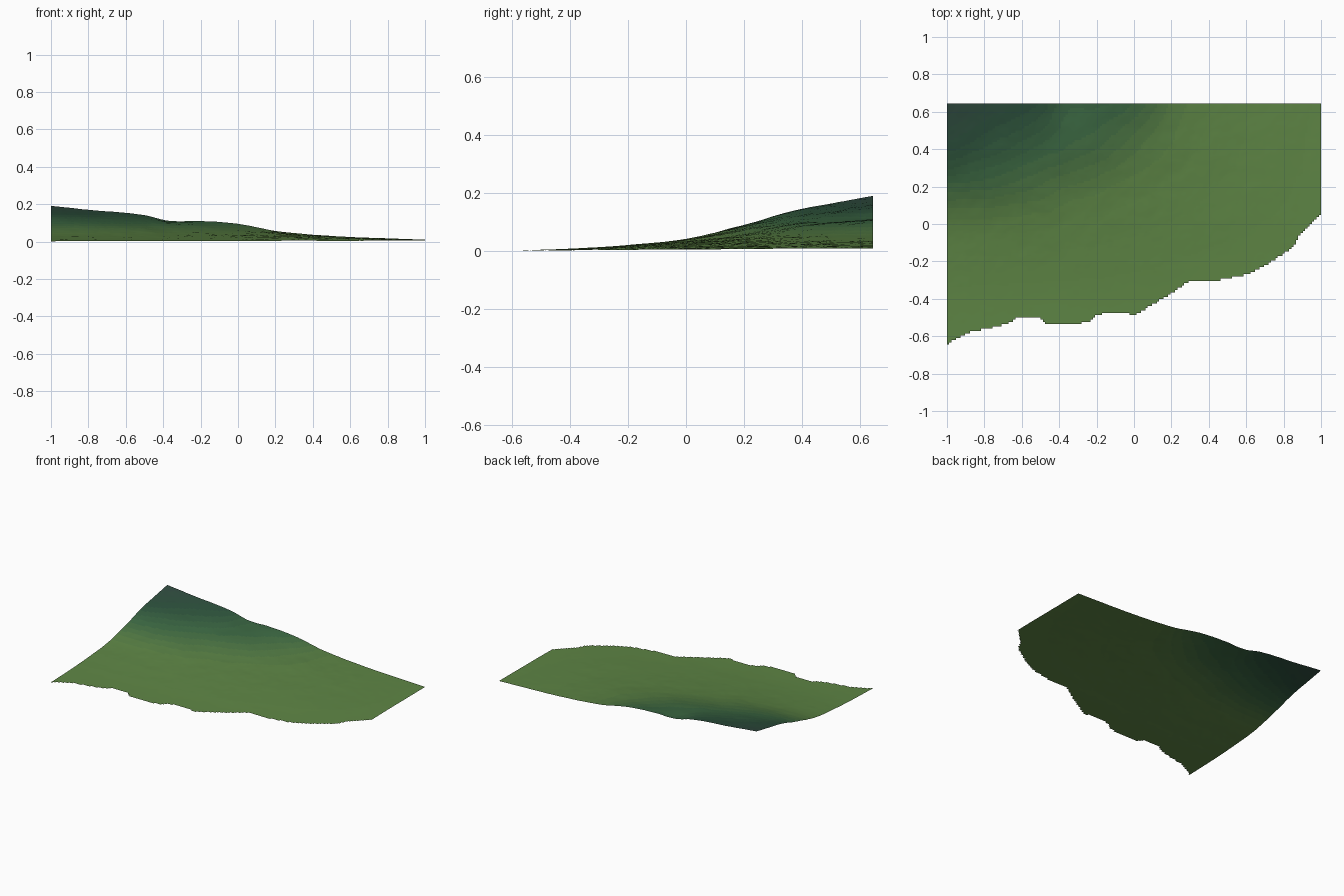
import bpy, bmesh
from mathutils import Vector, noise

if "Cube" in bpy.data.objects:
    bpy.data.objects.remove(bpy.data.objects["Cube"])

# Coarse height survey: rows run from the coast (front) to the high back edge
XS = [-1, -.75, -.5, -.37, -.2, 0, .2, .5, 1]
YS = [-.645, -.4, -.2, 0, .2, .4, .645]
H = [[.001] * 9,
     [.009, .008, .007, .007, .006, .005, .003, .002, .002],
     [.021, .021, .020, .019, .018, .015, .012, .007, .003],
     [.042, .042, .040, .036, .033, .028, .023, .016, .005],
     [.092, .084, .070, .060, .052, .042, .033, .022, .008],
     [.146, .125, .103, .094, .083, .062, .045, .027, .009],
     [.190, .165, .142, .111, .110, .095, .057, .030, .010]]

# Coastline as y over x
CX = [-1, -.95, -.87, -.73, -.66, -.63, -.5, -.47, -.43, -.33, -.24, -.2, -.16,
      -.07, 0, .05, .12, .2, .3, .45, .6, .68, .8, .85, .88, .95, 1]
CY = [-.645, -.61, -.575, -.55, -.525, -.5, -.5, -.53, -.54, -.54, -.52, -.49, -.475,
      -.475, -.485, -.46, -.42, -.37, -.305, -.3, -.27, -.235, -.16, -.12, -.07, .01, .05]


def segment(xs, x):
    i = 0
    while i < len(xs) - 2 and x > xs[i + 1]:
        i += 1
    return i, (x - xs[i]) / (xs[i + 1] - xs[i])


def linear(xs, ys, x):
    i, t = segment(xs, x)
    return ys[i] + t * (ys[i + 1] - ys[i])


def smooth(xs, ys, x):
    """Cubic interpolation through the points."""
    i, t = segment(xs, x)

    def slope(k):
        a, b = max(k - 1, 0), min(k + 1, len(xs) - 1)
        return (ys[b] - ys[a]) / (xs[b] - xs[a])
    h = xs[i + 1] - xs[i]
    return ((2*t**3 - 3*t*t + 1) * ys[i] + (t**3 - 2*t*t + t) * h * slope(i)
            + (3*t*t - 2*t**3) * ys[i + 1] + (t**3 - t*t) * h * slope(i + 1))


def height(x, y):
    z = smooth(YS, [smooth(XS, row, x) for row in H], y)
    rough = noise.fractal(Vector((x * 7, y * 7, 3.1)), 0.8, 2.0, 5)
    z += rough * min(.0018, .05 * max(z, 0))
    return max(z, 0)


# Colour bands from lowland to highland
STOPS = [0, .045, .10, .145, .19]
COLS = [(.115, .24, .06), (.105, .225, .057), (.045, .14, .055), (.024, .08, .044), (.03, .065, .05)]
BANDS = 16

mesh = bpy.data.meshes.new("terrain")
terrain = bpy.data.objects.new("terrain", mesh)
bpy.context.collection.objects.link(terrain)
for b in range(BANDS):
    mat = bpy.data.materials.new(f"grass_{b}")
    z = (b + .5) / BANDS * .19
    mat.diffuse_color = [linear(STOPS, [c[k] for c in COLS], z) for k in range(3)] + [1]
    mat.use_nodes = True
    mat.node_tree.nodes["Principled BSDF"].inputs["Base Color"].default_value = mat.diffuse_color
    mesh.materials.append(mat)

# Height-field sheet, cut cell by cell along the coast
NX, NY = 164, 106
bm = bmesh.new()
grid = []
for j in range(NY + 1):
    y = -.645 + 1.29 * j / NY
    grid.append([bm.verts.new((x, y, height(x, y)))
                 for x in (-1 + 2 * i / NX for i in range(NX + 1))])
for j in range(NY):
    for i in range(NX):
        q = [grid[j][i], grid[j][i + 1], grid[j + 1][i + 1], grid[j + 1][i]]
        c = sum((v.co for v in q), Vector()) / 4
        if c.y > linear(CX, CY, c.x):
            f = bm.faces.new(q)
            f.smooth = True
            f.material_index = min(int(c.z / .19 * BANDS), BANDS - 1)
bmesh.ops.delete(bm, geom=[v for v in bm.verts if not v.link_faces], context='VERTS')
bm.to_mesh(mesh)
bm.free()
